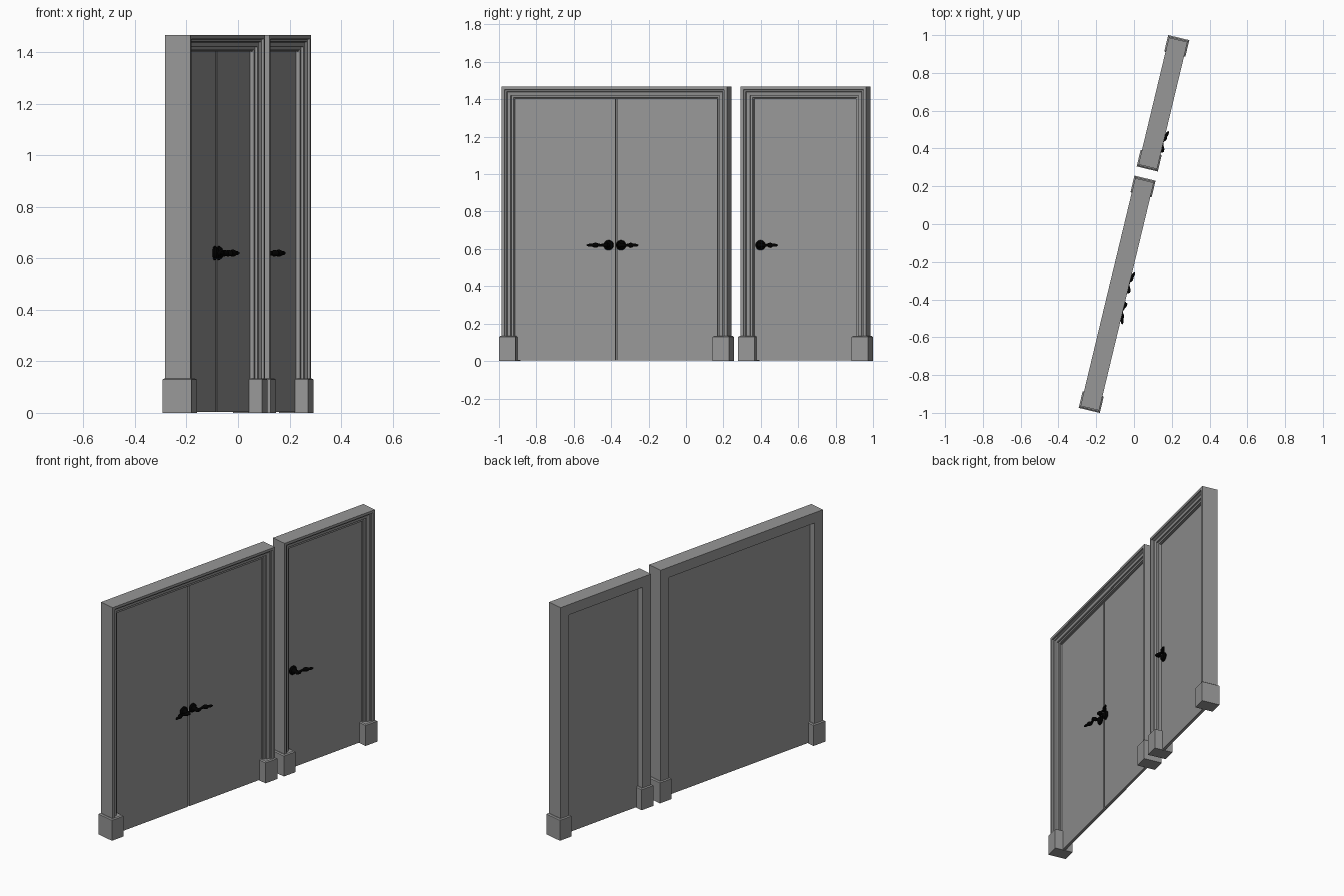
import bpy, bmesh, math
from mathutils import Matrix

if "Cube" in bpy.data.objects:
    bpy.data.objects.remove(bpy.data.objects["Cube"])

# Local frame: x = out of the door face, y = along the wall, then turned about z
TURN = Matrix.Rotation(math.radians(-13.5), 4, 'Z')
TOP, JAMB, FACE, REAR, BACK = 1.467, 0.065, 0.006, -0.012, -0.0505


def material(name, v):
    m = bpy.data.materials.new(name)
    m.diffuse_color = (v, v, v, 1)
    m.use_nodes = True
    m.node_tree.nodes["Principled BSDF"].inputs["Base Color"].default_value = m.diffuse_color
    return m


black = material("black_metal", 0.0)
grey = material("dark_grey_paint", 0.31)


def finish(name, bm, smooth=False, mat=grey):
    bmesh.ops.recalc_face_normals(bm, faces=bm.faces)
    mesh = bpy.data.meshes.new(name)
    bm.to_mesh(mesh)
    bm.free()
    mesh.materials.append(mat)
    ob = bpy.data.objects.new(name, mesh)
    bpy.context.collection.objects.link(ob)
    ob.matrix_world = TURN
    if smooth:
        bpy.ops.object.select_all(action='DESELECT')
        ob.select_set(True)
        bpy.context.view_layer.objects.active = ob
        bpy.ops.object.shade_smooth_by_angle(angle=math.radians(40))
    return ob


def skin(bm, rings):
    """Join closed rings of points into a capped solid."""
    vs = [[bm.verts.new(p) for p in ring] for ring in rings]
    n = len(vs[0])
    for a, b in zip(vs, vs[1:]):
        for i in range(n):
            j = (i + 1) % n
            bm.faces.new((a[i], a[j], b[j], b[i]))
    bm.faces.new(vs[0])
    bm.faces.new(vs[-1])


def rect(x0, x1, y0, y1, z):
    return [(x0, y0, z), (x1, y0, z), (x1, y1, z), (x0, y1, z)]


def box(name, x0, x1, y0, y1, z0, z1):
    bm = bmesh.new()
    skin(bm, [rect(x0, x1, y0, y1, z0), rect(x0, x1, y0, y1, z1)])
    return finish(name, bm)


# Casing section: (distance in from the outer edge, depth)
CASING = [(0, BACK), (0, .0505), (.016, .0505), (.018, .041), (.026, .040),
          (.029, .034), (.046, .031), (.048, .022), (.058, .020), (.060, .016),
          (.065, .016), (.065, BACK)]


def casing(name, y0, y1):
    bm = bmesh.new()
    skin(bm, [[(v, y0 + w, .05) for w, v in CASING],
              [(v, y0 + w, TOP - w) for w, v in CASING],
              [(v, y1 - w, TOP - w) for w, v in CASING],
              [(v, y1 - w, .05) for w, v in CASING]])
    return finish(name, bm)


def plinth(name, y0, y1):
    d, c = .0575, .007
    bm = bmesh.new()
    skin(bm, [rect(-d, d, y0, y1, 0), rect(-d, d, y0, y1, .129),
              rect(-d + c, d - c, y0 + c, y1 - c, .134)])
    return finish(name, bm)


def handle(name, y, side, z=.62, n=20):
    circle = [(math.cos(2 * math.pi * i / n), math.sin(2 * math.pi * i / n)) for i in range(n)]
    bm = bmesh.new()
    # Round rose and neck: (radius, distance off the door)
    rose = [(.027, 0), (.027, .006), (.023, .010), (.022, .014), (.013, .018), (.009, .024),
            (.009, .032), (.013, .036), (.013, .042), (.010, .050), (.004, .054)]
    skin(bm, [[(FACE + t, y + r * c, z + r * s) for c, s in circle] for r, t in rose])
    # Turned lever: (reach, radius, depth), gently S-curved
    lever = [(-.008, .004, .049), (-.004, .010, .049), (.012, .010, .048), (.022, .008, .044),
             (.035, .007, .039), (.048, .008, .038), (.054, .012, .040), (.063, .014, .043),
             (.072, .012, .046), (.078, .008, .049), (.092, .008, .053),
             (.102, .006, .055), (.108, .002, .056)]
    skin(bm, [[(FACE + d + r * c, y + side * t, z + r * s) for c, s in circle]
              for t, r, d in lever])
    return finish(name, bm, True, black)


def doorway(name, y0, y1, handles, leaves):
    casing(name + "_casing", y0 + .012, y1 - .012)
    plinth(name + "_plinth_left", y0, y0 + .09)
    plinth(name + "_plinth_right", y1 - .09, y1)
    # Thin leaves set in the middle of the casing, with a narrow seam between
    a, b = y0 + .012 + JAMB, y1 - .012 - JAMB
    step, top, gap = (b - a) / leaves, TOP - JAMB, .005
    for i in range(leaves):
        lo = a + i * step + (gap if i else 0)
        hi = a + (i + 1) * step - (gap if i < leaves - 1 else 0)
        box(f"{name}_leaf_{i + 1}", REAR, FACE, lo, hi, .004, top)
    if leaves > 1:
        box(name + "_seam", REAR, REAR + .004, a + step - gap, a + step + gap, .004, top)
    for i, (y, side) in enumerate(handles):
        handle(f"{name}_handle_{i + 1}", y, side)


doorway("double_door", -1.015, .25, [(-.423, -1), (-.355, 1)], 2)
doorway("single_door", .30, 1.015, [(.412, 1)], 1)
